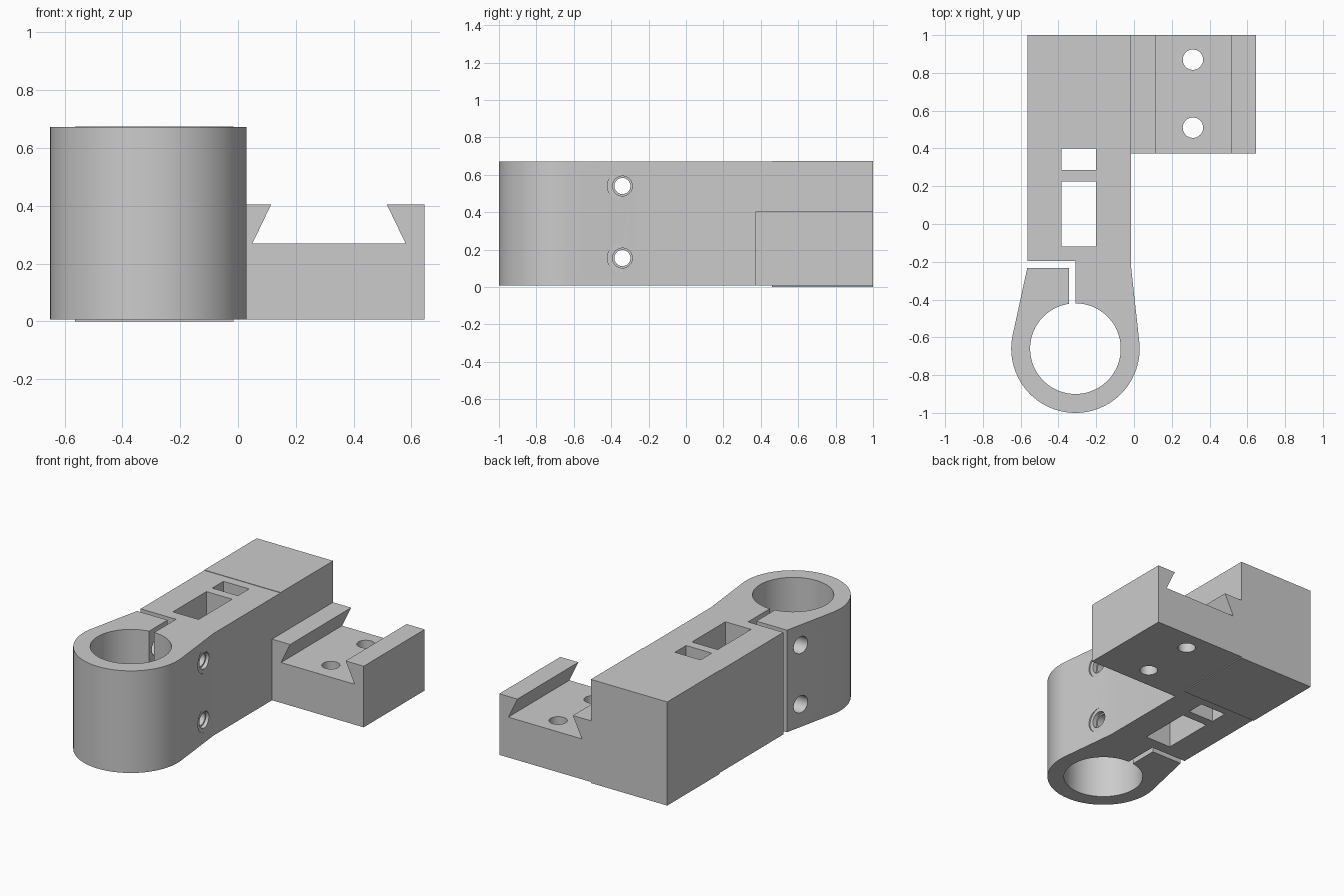
import bpy, bmesh, math
from mathutils import Vector

if "Cube" in bpy.data.objects:
    bpy.data.objects.remove(bpy.data.objects["Cube"])

grey = bpy.data.materials.new("plain_grey")
grey.diffuse_color = (0.6, 0.6, 0.6, 1)
grey.use_nodes = True
grey.node_tree.nodes["Principled BSDF"].inputs["Base Color"].default_value = grey.diffuse_color


def prism(name, pts, lo, hi, axis="Z"):
    """Extrude a 2D outline along z (x,y points), y (x,z points) or x (y,z points)."""
    place = {"Z": lambda a, b, t: (a, b, t),
             "Y": lambda a, b, t: (a, t, b),
             "X": lambda a, b, t: (t, a, b)}[axis]
    bm = bmesh.new()
    face = bm.faces.new([bm.verts.new(place(a, b, lo)) for a, b in pts])
    ext = bmesh.ops.extrude_face_region(bm, geom=[face])
    move = Vector(place(0, 0, hi - lo))
    bmesh.ops.translate(bm, vec=move,
                        verts=[g for g in ext["geom"] if isinstance(g, bmesh.types.BMVert)])
    bmesh.ops.recalc_face_normals(bm, faces=bm.faces)
    mesh = bpy.data.meshes.new(name)
    bm.to_mesh(mesh)
    bm.free()
    mesh.materials.append(grey)
    ob = bpy.data.objects.new(name, mesh)
    bpy.context.collection.objects.link(ob)
    return ob


def arc(cx, cy, r, a0, a1, n):
    return [(cx + r * math.cos(math.radians(a0 + (a1 - a0) * i / n)),
             cy + r * math.sin(math.radians(a0 + (a1 - a0) * i / n))) for i in range(n + 1)]


def circle(cx, cy, r, n=40):
    return arc(cx, cy, r, 0, 360, n)[:-1]


def rect(x0, x1, y0, y1):
    return [(x0, y0), (x1, y0), (x1, y1), (x0, y1)]


def cut(target, cutter):
    cutter.hide_render = True
    cutter.hide_viewport = True
    mod = target.modifiers.new(cutter.name, "BOOLEAN")
    mod.operation = "DIFFERENCE"
    mod.solver = "EXACT"
    mod.object = cutter


def apply_and_shade(ob):
    bpy.ops.object.select_all(action="DESELECT")
    bpy.context.view_layer.objects.active = ob
    ob.select_set(True)
    for mod in list(ob.modifiers):
        bpy.ops.object.modifier_apply(modifier=mod.name)
    bpy.ops.object.shade_smooth_by_angle(angle=math.radians(30))


LEFT, RIGHT, SPLIT = -0.565, -0.015, 0.46
CX, CY, R_OUT, R_IN = -0.31, -0.66, 0.34, 0.24
Z0, Z1 = 0.007, 0.672


def tangent(px, py, side):
    """Angle where a line from the point touches the outer ring."""
    dx, dy = px - CX, py - CY
    return math.degrees(math.atan2(dy, dx) + side * math.acos(R_OUT / math.hypot(dx, dy)))


# Arm and split clamp ring as one outline, with the L-shaped slot
slot_angle = 90 + math.degrees(math.asin(0.035 / R_IN))
outline = [(RIGHT, SPLIT), (LEFT, SPLIT), (LEFT, -0.195), (CX, -0.195)]
outline += arc(CX, CY, R_IN, 90, slot_angle - 360, 72)
outline += [(CX - 0.035, -0.232), (LEFT, -0.232)]
outline += arc(CX, CY, R_OUT, tangent(LEFT, -0.232, 1), 360 + tangent(RIGHT, -0.232, -1), 64)
outline += [(RIGHT, -0.232)]
arm = prism("clamp_arm", outline, Z0, Z1)

# Rectangular windows through the arm
for y0, y1 in ((-0.12, 0.225), (0.285, 0.40)):
    cut(arm, prism("window_cutter", rect(-0.385, -0.2, y0, y1), -0.1, 0.8))

# Clamp screw holes: wide on the left jaw, stepped recess on the right
for z in (0.155, 0.54):
    for r, x0, x1 in ((0.043, -0.5, 0.2), (0.055, -0.8, -0.33),
                      (0.053, -0.03, 0.2), (0.08, -0.0035, 0.2)):
        cut(arm, prism("screw_cutter", circle(-0.34, z, r), x0, x1, "X"))

# Solid rear block of the arm
rear = prism("rear_block", rect(LEFT, RIGHT, SPLIT, 1.0), 0.0, 0.675)

# Dovetail rail on the right side
profile = [(RIGHT, Z0), (0.645, Z0), (0.645, 0.405), (0.515, 0.405),
           (0.58, 0.27), (0.05, 0.27), (0.115, 0.405), (RIGHT, 0.405)]
rail = prism("dovetail_rail", profile, 0.372, 1.0, "Y")
for y in (0.51, 0.87):
    cut(rail, prism("bolt_cutter", circle(0.312, y, 0.054), -0.1, 0.8))

for part in (arm, rear, rail):
    apply_and_shade(part)
for ob in [o for o in bpy.data.objects if o.name.split(".")[0].endswith("cutter")]:
    bpy.data.objects.remove(ob)
